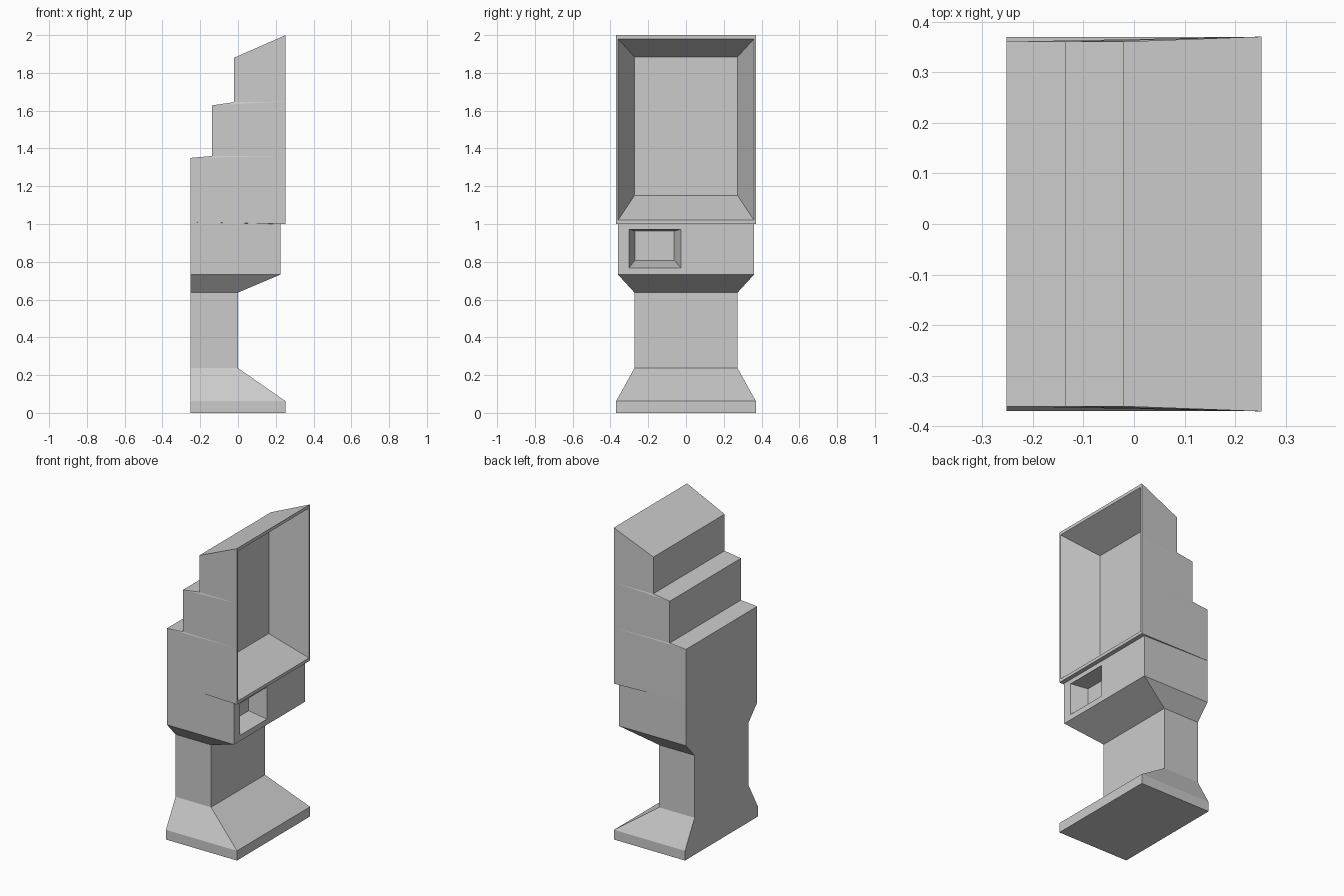
import bpy, bmesh

if "Cube" in bpy.data.objects:
    bpy.data.objects.remove(bpy.data.objects["Cube"])


def face(bm, pts):
    # add a polygon, dropping repeated corners
    clean = [p for i, p in enumerate(pts) if p != pts[i - 1]]
    if len(clean) > 2:
        bm.faces.new([bm.verts.new(p) for p in clean])


def rect(x, y0, y1, z0, z1):
    return [(x, y0, z0), (x, y1, z0), (x, y1, z1), (x, y0, z1)]


def pocket(bm, rings):
    # bridge nested rectangles into a framed recess and close its floor
    for a, b in zip(rings, rings[1:]):
        for i in range(4):
            j = (i + 1) % 4
            face(bm, [a[i], a[j], b[j], b[i]])
    face(bm, rings[-1])


def finish(bm, name):
    bmesh.ops.remove_doubles(bm, verts=bm.verts[:], dist=0.0005)
    bmesh.ops.recalc_face_normals(bm, faces=bm.faces[:])
    mesh = bpy.data.meshes.new(name)
    bm.to_mesh(mesh)
    bm.free()
    obj = bpy.data.objects.new(name, mesh)
    bpy.context.collection.objects.link(obj)
    return obj


BACK = -0.252

# Pedestal: flared foot, narrow column and control box
# each level: front x, half width, front z, back z
levels = [(0.252, 0.37, 0, 0), (0.252, 0.37, 0.062, 0.062),
          (0, 0.273, 0.237, 0.237), (0, 0.273, 0.637, 0.637),
          (0.224, 0.36, 0.732, 0.732), (0.224, 0.36, 1.0, 1.01)]


def ring(level):
    x, w, zf, zb = level
    return [(BACK, -w, zb), (x, -w, zf), (x, w, zf), (BACK, w, zb)]


bm = bmesh.new()
rings = [ring(l) for l in levels]
face(bm, rings[0])
for k, (a, b) in enumerate(zip(rings, rings[1:])):
    for i in range(4):
        j = (i + 1) % 4
        if not (k == 4 and i == 1):      # box front holds the pocket
            face(bm, [a[i], a[j], b[j], b[i]])
# Small pocket in the control box
pocket(bm, [rect(0.224, -0.36, 0.36, 0.732, 1.0),
            rect(0.224, -0.302, -0.027, 0.768, 0.972),
            rect(0.12, -0.27, -0.063, 0.808, 0.962)])
finish(bm, "pedestal")

# Cabinet: stepped back, sides widening slightly to the front
# stepped outline: back x, back z, matching z on the front edge
steps = [(BACK, 1.01, 1.0), (BACK, 1.35, 1.36), (-0.137, 1.36, 1.36),
         (-0.137, 1.628, 1.648), (-0.021, 1.645, 1.648),
         (-0.021, 1.88, 1.9), (0.252, 2.0, 2.0)]
FX, FW, BW = 0.252, 0.371, 0.361
bm = bmesh.new()
for (xa, za, fa), (xb, zb, fb) in zip(steps, steps[1:]):
    wa, wb = [FW if x == FX else BW for x in (xa, xb)]
    face(bm, [(xa, -wa, za), (xa, wa, za), (xb, wb, zb), (xb, -wb, zb)])
    for s in (-1, 1):
        face(bm, [(xa, s * wa, za), (FX, s * FW, fa),
                  (FX, s * FW, fb), (xb, s * wb, zb)])
# Underside lip around the control box
face(bm, [(0.224, -0.36, 1), (0.224, 0.36, 1), (FX, FW, 1), (FX, -FW, 1)])
for s in (-1, 1):
    face(bm, [(BACK, s * BW, 1.01), (0.224, s * 0.36, 1), (FX, s * FW, 1)])
# Large front recess with thin rim
pocket(bm, [rect(FX, -FW, FW, 1.0, 2.0),
            rect(FX, -0.36, 0.36, 1.02, 1.98),
            rect(0.027, -0.273, 0.273, 1.15, 1.885)])
finish(bm, "cabinet")
